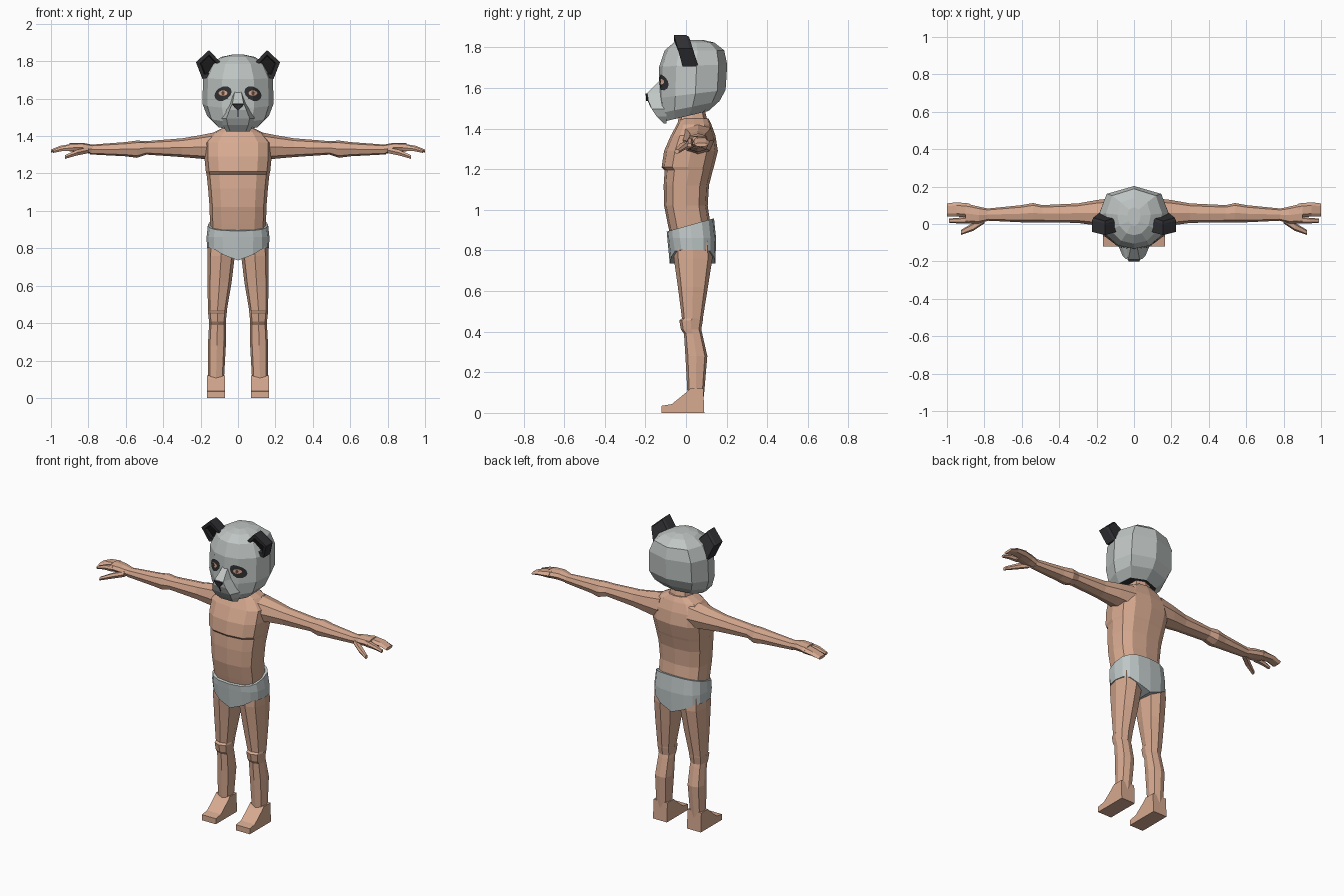
import bpy, bmesh, math
from mathutils import Vector
from mathutils.bvhtree import BVHTree

if "Cube" in bpy.data.objects:
    bpy.data.objects.remove(bpy.data.objects["Cube"])


def material(name, rgb):
    m = bpy.data.materials.new(name)
    m.use_nodes = True
    m.diffuse_color = (*rgb, 1)
    m.node_tree.nodes["Principled BSDF"].inputs["Base Color"].default_value = (*rgb, 1)
    return m


SKIN = material("skin", (0.68, 0.40, 0.28))
WHITE = material("mask_white", (0.52, 0.56, 0.55))
CLOTH = material("brief_cloth", (0.52, 0.57, 0.57))
BLACK = material("soft_black", (0.03, 0.03, 0.035))
INNER = material("inner_ear", (0.018, 0.018, 0.02))
BROWN = material("iris_brown", (0.12, 0.06, 0.04))


def finish(name, bm, *mats):
    bmesh.ops.recalc_face_normals(bm, faces=bm.faces)
    me = bpy.data.meshes.new(name)
    bm.to_mesh(me)
    bm.free()
    for m in mats:
        me.materials.append(m)
    ob = bpy.data.objects.new(name, me)
    bpy.context.collection.objects.link(ob)
    return ob


def oval(centre, a, b, n=8, power=0.8, turn=0.0):
    """Rounded-box ring around centre, spanned by half-axes a and b."""
    soft = lambda t: math.copysign(abs(t) ** power, t) if abs(t) > 1e-6 else 0
    c, a, b = Vector(centre), Vector(a), Vector(b)
    angles = [2 * math.pi * (i + turn) / n for i in range(n)]
    return [c + a * soft(math.cos(t)) + b * soft(math.sin(t)) for t in angles]


def loft(name, rings, *mats, cap=True):
    bm = bmesh.new()
    rows = [[bm.verts.new(p) for p in r] for r in rings]
    n = len(rows[0])
    for lo, hi in zip(rows, rows[1:]):
        for i in range(n):
            bm.faces.new((lo[i], lo[(i + 1) % n], hi[(i + 1) % n], hi[i]))
    if cap:
        bm.faces.new(rows[0])
        bm.faces.new(rows[-1])
    return finish(name, bm, *mats)


def level(z, rx, front, back, n=12, power=0.75, x=0.0):
    """Horizontal ring given its half-width and front and back depth."""
    return oval((x, (front + back) / 2, z), (rx, 0, 0), (0, (back - front) / 2, 0), n, power)


# Torso with a chest crease, and neck
loft("torso", [level(*r) for r in (
    (0.84, 0.145, -0.07, 0.12), (0.93, 0.15, -0.09, 0.12), (1.02, 0.152, -0.108, 0.107),
    (1.12, 0.16, -0.11, 0.113), (1.195, 0.168, -0.105, 0.132), (1.21, 0.172, -0.12, 0.137),
    (1.29, 0.18, -0.108, 0.157), (1.365, 0.18, -0.075, 0.145),
    (1.42, 0.13, -0.045, 0.125), (1.45, 0.07, -0.03, 0.11))], SKIN)
loft("neck", [level(1.40, 0.08, -0.045, 0.115, 8), level(1.50, 0.06, -0.03, 0.09, 8)], SKIN)

# Briefs: sloping waistband, leg line rising to the hips, strips closing the crotch
N = 16
waist = level(0.925, 0.161, -0.095, 0.138, N)
hips = level(0.86, 0.168, -0.092, 0.148, N)
hem = level(0.8, 0.166, -0.08, 0.145, N)
for p in waist:
    p.z += (p.y - 0.02) * 0.28
for p in hem:
    p.z = 0.735 + 0.068 * min(1, max(0, abs(p.x) - 0.03) / 0.11)
bm = bmesh.new()
rows = [[bm.verts.new(p) for p in r] for r in (waist, hips, hem)]
for lo, hi in zip(rows, rows[1:]):
    for i in range(N):
        bm.faces.new((lo[i], lo[(i + 1) % N], hi[(i + 1) % N], hi[i]))
bm.faces.new(rows[0])
low = rows[2]
for i in range(N // 2):
    quad = (low[i], low[i + 1], low[(N - i - 1) % N], low[(N - i) % N])
    bm.faces.new(tuple(dict.fromkeys(quad)))
finish("briefs", bm, CLOTH)

# Limbs, mirrored by side
for s, side in ((1, "left"), (-1, "right")):
    def across(x, y, ry, z, rz, n=8):
        return oval((s * x, y, z), (0, ry, 0), (0, 0, rz), n)

    loft(side + "_arm", [across(*r) for r in (
        (0.10, 0.055, 0.085, 1.345, 0.08), (0.20, 0.06, 0.068, 1.342, 0.063),
        (0.30, 0.058, 0.052, 1.338, 0.05), (0.49, 0.055, 0.046, 1.337, 0.036),
        (0.54, 0.06, 0.052, 1.33, 0.046), (0.60, 0.055, 0.046, 1.33, 0.038),
        (0.79, 0.05, 0.032, 1.328, 0.026))], SKIN)
    loft(side + "_palm", [across(*r) for r in (
        (0.77, 0.05, 0.03, 1.328, 0.024), (0.83, 0.048, 0.045, 1.338, 0.026),
        (0.90, 0.057, 0.053, 1.34, 0.022))], SKIN)
    loft(side + "_fingers", [across(*r, n=6) for r in (
        (0.88, 0.072, 0.038, 1.34, 0.022), (0.95, 0.078, 0.038, 1.335, 0.015),
        (1.0, 0.075, 0.035, 1.32, 0.009))], SKIN)
    loft(side + "_index_finger", [across(*r, n=6) for r in (
        (0.88, 0.022, 0.018, 1.338, 0.02), (0.94, 0.018, 0.015, 1.332, 0.014),
        (0.99, 0.018, 0.011, 1.318, 0.009))], SKIN)
    loft(side + "_thumb", [across(*r, n=6) for r in (
        (0.80, 0.025, 0.022, 1.325, 0.018), (0.86, -0.015, 0.022, 1.312, 0.017),
        (0.925, -0.045, 0.013, 1.288, 0.011))], SKIN)

    loft(side + "_leg", [level(z, rx, f, b, 8, 0.75, s * x) for z, x, rx, f, b in (
        (0.86, 0.085, 0.075, -0.06, 0.125), (0.76, 0.09, 0.073, -0.06, 0.13),
        (0.62, 0.099, 0.065, -0.04, 0.108), (0.465, 0.11, 0.05, -0.02, 0.083),
        (0.455, 0.11, 0.05, -0.033, 0.083), (0.41, 0.11, 0.045, -0.025, 0.075),
        (0.39, 0.11, 0.045, -0.01, 0.08), (0.28, 0.113, 0.048, -0.003, 0.105),
        (0.08, 0.118, 0.042, 0.008, 0.088))], SKIN)
    sole = ((0.09, 0), (-0.12, 0), (-0.12, 0.035), (-0.07, 0.043), (0.0, 0.1), (0.02, 0.12),
            (0.085, 0.12))
    loft(side + "_foot", [[(s * x, y, z) for y, z in sole] for x in (0.07, 0.166)], SKIN)

# Head: faceted shell whose lower rings dip toward the chin
half = ((0, 1), (0.78, 0.75), (1, 0.1), (0.86, -0.5), (0.45, -0.9), (0, -1))


def head_ring(z, rx, front, back, tilt):
    pts = half + tuple((-x, y) for x, y in half[-2:0:-1])
    mid, deep = (front + back) / 2, (back - front) / 2
    return [Vector((x * rx, mid + y * deep, z + y * tilt)) for x, y in pts]


head = loft("head", [head_ring(*r) for r in (
    (1.46, 0.12, -0.11, 0.11, 0.026), (1.505, 0.165, -0.13, 0.165, 0.03),
    (1.57, 0.19, -0.135, 0.195, 0.02), (1.71, 0.187, -0.132, 0.203, 0.005),
    (1.785, 0.15, -0.105, 0.188, 0), (1.823, 0.09, -0.06, 0.14, 0),
    (1.835, 0.035, -0.01, 0.09, 0))], WHITE, BLACK)
for f in head.data.polygons:
    if f.normal.z < -0.85:
        f.material_index = 1
shell = BVHTree.FromPolygons([v.co for v in head.data.vertices],
                             [p.vertices for p in head.data.polygons])

# Muzzle and jaw, wedge nose and mouth line
loft("muzzle", [[(-1.5 * w, -0.095, z), (-w, y, z), (w, y, z), (1.5 * w, -0.095, z)]
                for z, w, y in ((1.635, 0.018, -0.13), (1.575, 0.03, -0.19),
                                (1.54, 0.045, -0.187), (1.495, 0.062, -0.168),
                                (1.46, 0.055, -0.145), (1.425, 0.042, -0.11))], WHITE)
loft("nose", [[(-w, y, 1.572), (w, y, 1.572), (0.5 * w, y + 0.004, 1.55), (0, y + 0.004, 1.535),
               (-0.5 * w, y + 0.004, 1.55)] for w, y in ((0.034, -0.175), (0.03, -0.2))], BLACK)
loft("mouth_line", [[(-0.003, y, z), (0.003, y, z), (0.003, y + 0.008, z), (-0.003, y + 0.008, z)]
                    for z, y in ((1.54, -0.19), (1.503, -0.174))], BLACK)


# Eye plates draped over the face
def draped(name, x, z, rx, rz, lift, mat, slant):
    bm = bmesh.new()

    def drop(px, pz):
        hit = shell.ray_cast(Vector((px, -1, pz)), Vector((0, 1, 0)))[0]
        return bm.verts.new(hit - Vector((0, lift, 0)))
    n = 12
    rim = []
    for i in range(n):
        t = 2 * math.pi * i / n
        px = rx * math.cos(t)
        rim.append(drop(x + px, z + rz * math.sin(t) + slant * px))
    hub = drop(x, z)
    for i in range(n):
        bm.faces.new((hub, rim[i], rim[(i + 1) % n]))
    ob = finish(name, bm, mat)
    if sum(p.normal.y for p in ob.data.polygons) > 0:
        ob.data.flip_normals()


for s, side in ((1, "left"), (-1, "right")):
    x = s * 0.08
    draped(side + "_eye_patch", x, 1.627, 0.046, 0.038, 0.004, BLACK, -0.25 * s)
    draped(side + "_eye", x, 1.63, 0.024, 0.014, 0.007, SKIN, 0)
    draped(side + "_iris", x, 1.63, 0.009, 0.011, 0.009, BROWN, 0)

    # Ear: four-sided block leaning forward with a sunken inner face
    outline = ((0.085, 1.785), (0.155, 1.86), (0.225, 1.795), (0.19, 1.705), (0.13, 1.72))

    def ear_ring(y, scale):
        return [(s * (0.155 + (px - 0.155) * scale), y - (pz - 1.7) * 0.28,
                 1.78 + (pz - 1.78) * scale) for px, pz in outline]
    ear = loft(side + "_ear", [ear_ring(0.06, 0.9), ear_ring(0.045, 1), ear_ring(-0.015, 1),
                               ear_ring(-0.015, 0.68), ear_ring(0.005, 0.6)], BLACK, INNER)
    ear.data.polygons[len(ear.data.polygons) - 1].material_index = 1
